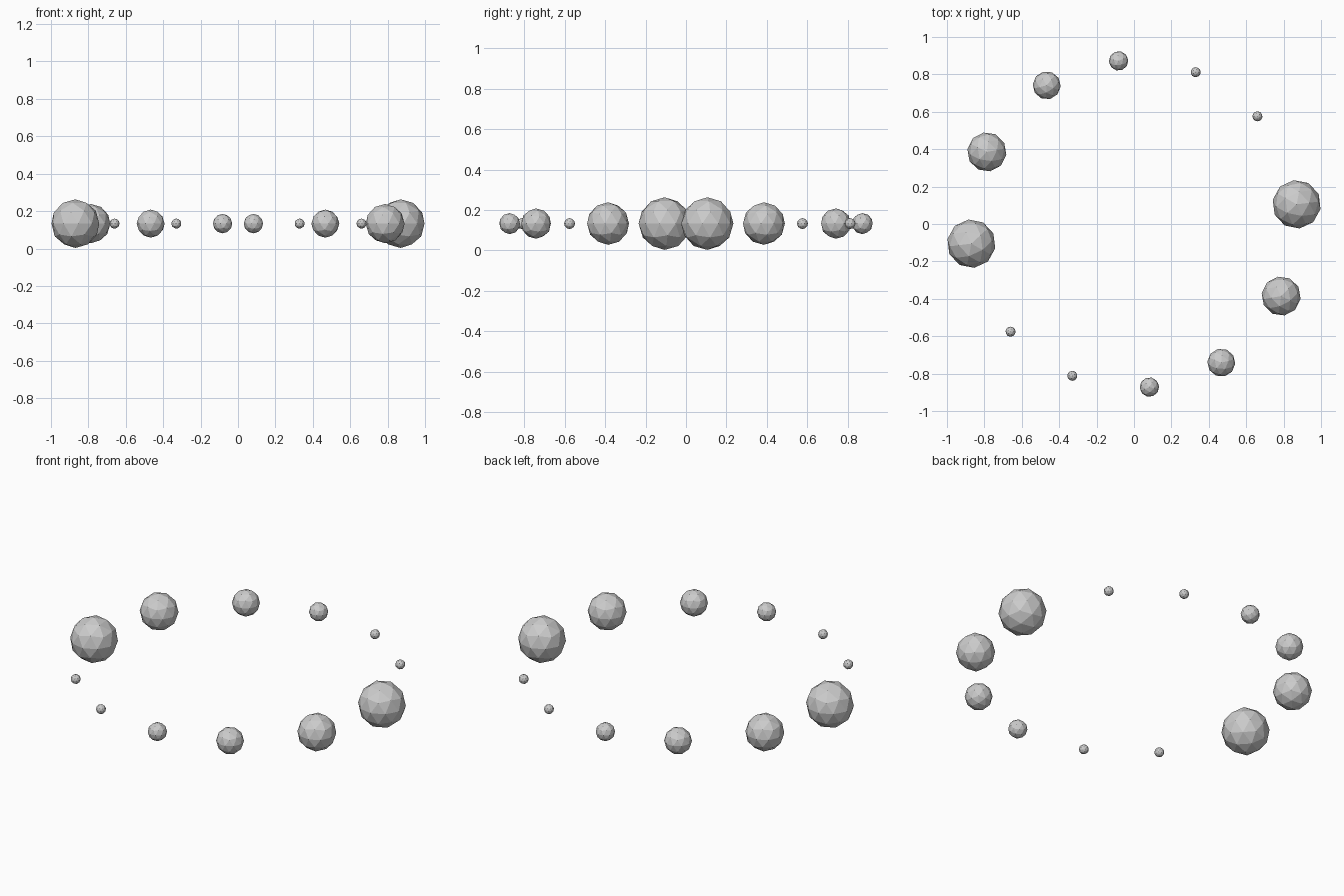
import bpy
from math import cos, sin, radians

if "Cube" in bpy.data.objects:
    bpy.data.objects.remove(bpy.data.objects["Cube"])

RING = 0.876     # ring radius
HEIGHT = 0.133   # common centre height

# angle round the ring (degrees) and bead radius, for one half of the ring
half_ring = [(6.9, 0.130), (-26.1, 0.105), (-57.8, 0.075),
             (-84.6, 0.052), (-112.1, 0.027), (-138.9, 0.027)]

# low-poly beads, repeated with half-turn symmetry
for side, turn in (("right", 0), ("left", 180)):
    for i, (deg, radius) in enumerate(half_ring, 1):
        a = radians(deg + turn)
        bpy.ops.mesh.primitive_ico_sphere_add(
            subdivisions=2, radius=radius,
            location=(RING * cos(a), RING * sin(a), HEIGHT),
            rotation=(0, 0, a))
        bpy.context.object.name = f"bead_{side}_{i}"
